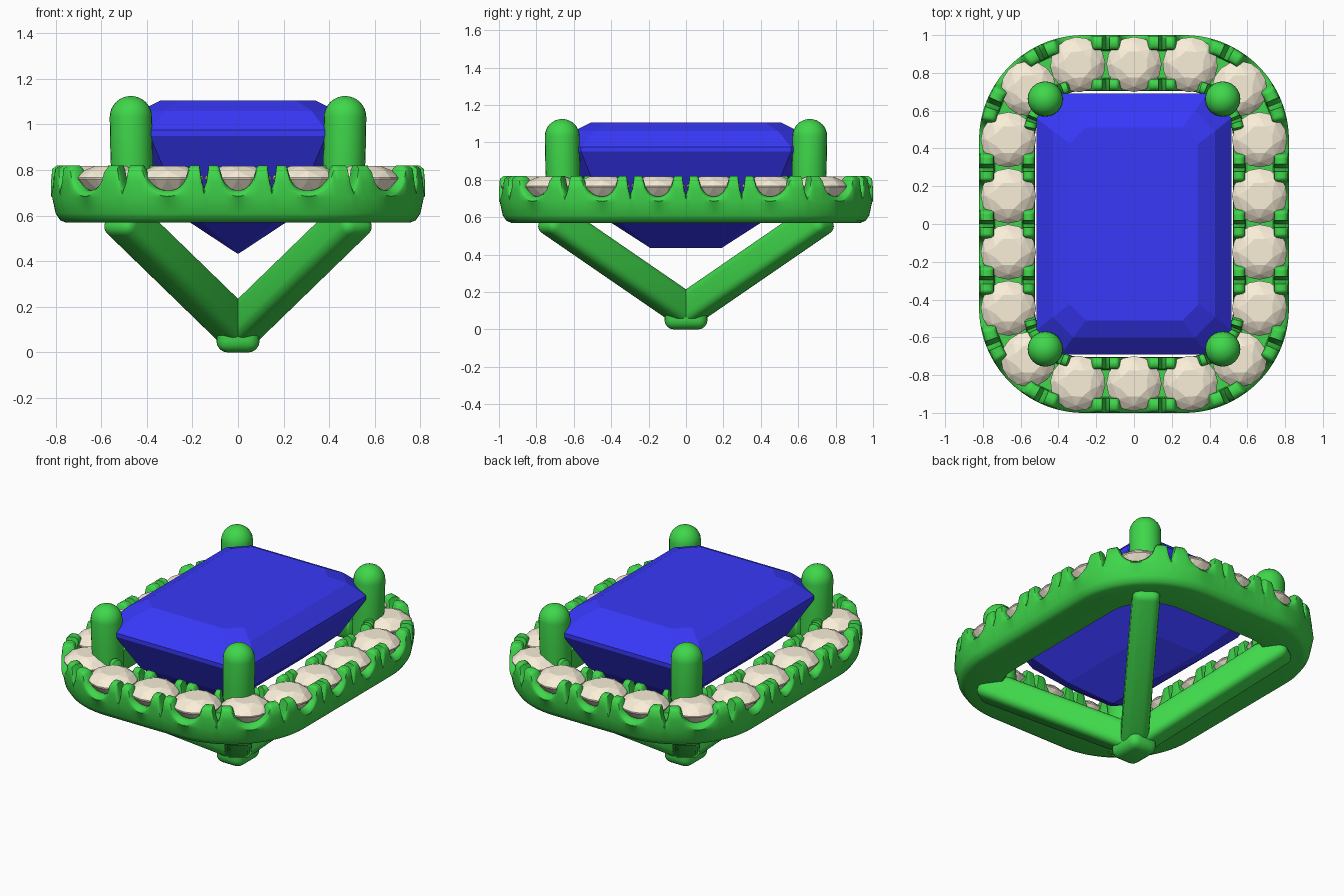
import bpy, bmesh
from math import pi, sin, cos, sqrt, radians
from mathutils import Vector, Matrix

if "Cube" in bpy.data.objects:
    bpy.data.objects.remove(bpy.data.objects["Cube"])


def material(name, rgb):
    m = bpy.data.materials.new(name)
    m.diffuse_color = (*rgb, 1)
    m.use_nodes = True
    m.node_tree.nodes["Principled BSDF"].inputs["Base Color"].default_value = m.diffuse_color
    return m


METAL = material("green_metal", (0.05, 0.68, 0.07))
BLUE = material("blue_gem", (0.04, 0.04, 0.95))
CREAM = material("cream_stone", (0.95, 0.86, 0.69))


def finish(bm, name, mat, smooth=None):
    bmesh.ops.recalc_face_normals(bm, faces=bm.faces)
    me = bpy.data.meshes.new(name)
    bm.to_mesh(me)
    bm.free()
    me.materials.append(mat)
    ob = bpy.data.objects.new(name, me)
    bpy.context.collection.objects.link(ob)
    if smooth:
        for p in me.polygons:
            p.use_smooth = True
        me.set_sharp_from_angle(angle=radians(smooth))
    return ob


def hull(points, name, mat):
    bm = bmesh.new()
    for p in points:
        bm.verts.new(p)
    r = bmesh.ops.convex_hull(bm, input=bm.verts[:])
    junk = [v for v in set(r["geom_interior"] + r["geom_unused"])
            if isinstance(v, bmesh.types.BMVert)]
    bmesh.ops.delete(bm, geom=junk, context="VERTS")
    bmesh.ops.dissolve_limit(bm, angle_limit=0.01, verts=bm.verts[:], edges=bm.edges[:])
    return finish(bm, name, mat)


# Halo centre line: a rounded rectangle, measured by length from the back middle
HX, HY, R = 0.665, 0.845, 0.40
ARC = R * pi / 2
QUARTER = (HX - R) + ARC + (HY - R)
STONES = 18
PITCH = 4 * QUARTER / STONES


def path(s):
    q = int(s // QUARTER) % 4
    t = s - QUARTER * (s // QUARTER)
    if q % 2:
        t = QUARTER - t
    if t < HX - R:
        p, n = (t, HY), (0, 1)
    elif t < HX - R + ARC:
        a = (t - HX + R) / R
        n = (sin(a), cos(a))
        p = (HX - R + R * n[0], HY - R + R * n[1])
    else:
        p, n = (HX, QUARTER - t), (1, 0)
    sx, sy = ((1, 1), (1, -1), (-1, -1), (-1, 1))[q]
    return Vector((p[0] * sx, p[1] * sy, 0)), Vector((n[0] * sx, n[1] * sy, 0))


# Halo band: swept channel whose rims dip at each stone and between the claws
def rim_height(s):
    d = abs((s + PITCH / 2) % PITCH - PITCH / 2)
    e = PITCH / 2 - d
    scallop = 0.11 * sqrt(max(0, 1 - (d / 0.08) ** 2))
    notch = 0.10 * min(1, max(0, 1.5 - e / 0.012))
    return 0.82 - max(scallop, notch)


bm = bmesh.new()
rings = []
N = STONES * 30
for i in range(N):
    s = i * 4 * QUARTER / N
    p, n = path(s)
    T = rim_height(s)
    profile = [(0.09, 0.57), (0.115, 0.58), (0.135, 0.61), (0.15, 0.68),
               (0.155, min(0.75, T - 0.025)), (0.15, T - 0.015), (0.13, T), (0.095, T),
               (0.078, T - 0.015), (0.072, 0.69), (-0.072, 0.69), (-0.078, T - 0.015),
               (-0.095, T), (-0.12, T), (-0.138, T - 0.015), (-0.14, 0.60), (-0.12, 0.57)]
    rings.append([bm.verts.new(p + n * d + Vector((0, 0, z))) for d, z in profile])
for i in range(N):
    a, b = rings[i], rings[(i + 1) % N]
    for j in range(len(a)):
        k = (j + 1) % len(a)
        bm.faces.new((a[j], a[k], b[k], b[j]))
finish(bm, "halo_band", METAL, 50)

# Halo stones: round faceted cuts
for i in range(STONES):
    p, n = path(i * PITCH)
    side = Vector((-n.y, n.x, 0))
    pts = [p + Vector((0, 0, 0.62))]
    for radius, z, count, turn in ((0.075, 0.817, 8, 0.5), (0.118, 0.797, 8, 0),
                                   (0.146, 0.768, 16, 0), (0.146, 0.760, 16, 0),
                                   (0.10, 0.70, 8, 0.5)):
        for k in range(count):
            a = 2 * pi * (k + turn) / count
            pts.append(p + (n * cos(a) + side * sin(a)) * radius + Vector((0, 0, z)))
    hull(pts, f"halo_stone_{i + 1}", CREAM)

# Centre gem: step cut with clipped corners
pts = []
for x, y, z in ((0.005, 0.19, 0.435), (0.21, 0.40, 0.57), (0.39, 0.57, 0.73),
                (0.515, 0.69, 0.95), (0.515, 0.69, 0.975), (0.43, 0.60, 1.06),
                (0.34, 0.51, 1.105)):
    c = 0.13 * x / 0.52
    for sx in (-1, 1):
        for sy in (-1, 1):
            pts += [Vector((sx * (x - c), sy * y, z)), Vector((sx * x, sy * (y - c), z))]
hull(pts, "centre_gem", BLUE)


# Prongs: round-topped posts at the gem corners
def prong(name, sx, sy):
    bm = bmesh.new()
    rad, top = 0.093, 1.125
    prof = [(0.085, 0.60), (rad, 0.85)]
    prof += [(rad * cos(a * pi / 16), top - rad + rad * sin(a * pi / 16)) for a in range(8)]
    rows = []
    for r, z in prof:
        lean = 0.012 * max(0, (0.95 - z) / 0.35)
        rows.append([bm.verts.new((sx * (0.47 - lean) + r * cos(k * pi / 12),
                                   sy * (0.662 - lean) + r * sin(k * pi / 12), z))
                     for k in range(24)])
    for a, b in zip(rows, rows[1:]):
        for k in range(24):
            bm.faces.new((a[k], a[(k + 1) % 24], b[(k + 1) % 24], b[k]))
    tip = bm.verts.new((sx * 0.47, sy * 0.662, top))
    for k in range(24):
        bm.faces.new((rows[-1][k], rows[-1][(k + 1) % 24], tip))
    bm.faces.new(rows[0])
    finish(bm, name, METAL, 40)


def rounded_bar(name, matrix, size, bevel):
    bm = bmesh.new()
    bmesh.ops.create_cube(bm, size=1)
    bmesh.ops.scale(bm, vec=size, verts=bm.verts)
    bmesh.ops.bevel(bm, geom=bm.edges[:], offset=bevel, segments=4, profile=0.5,
                    affect="EDGES")
    bmesh.ops.transform(bm, matrix=matrix, verts=bm.verts)
    for v in bm.verts:
        v.co.z = max(v.co.z, 0)
    finish(bm, name, METAL, 50)


# Basket legs: rounded bars from the bottom point to the halo corners
for sx, fx in ((-1, "left"), (1, "right")):
    for sy, fy in ((-1, "front"), (1, "back")):
        prong(f"{fy}_{fx}_prong", sx, sy)
        a = Vector((0, 0, 0.10))
        b = Vector((sx * 0.51, sy * 0.72, 0.595))
        d = (b - a).normalized()
        a -= d * 0.05
        b += d * 0.03
        across = d.cross(Vector((0, 0, 1))).normalized()
        up = across.cross(d)
        m = Matrix((across, d, up)).transposed().to_4x4()
        m.translation = (a + b) / 2
        rounded_bar(f"{fy}_{fx}_leg", m, (0.16, (b - a).length, 0.17), 0.045)

# Hub where the legs meet
rounded_bar("basket_hub", Matrix.Translation((0, 0, 0.085)), (0.19, 0.23, 0.17), 0.05)
